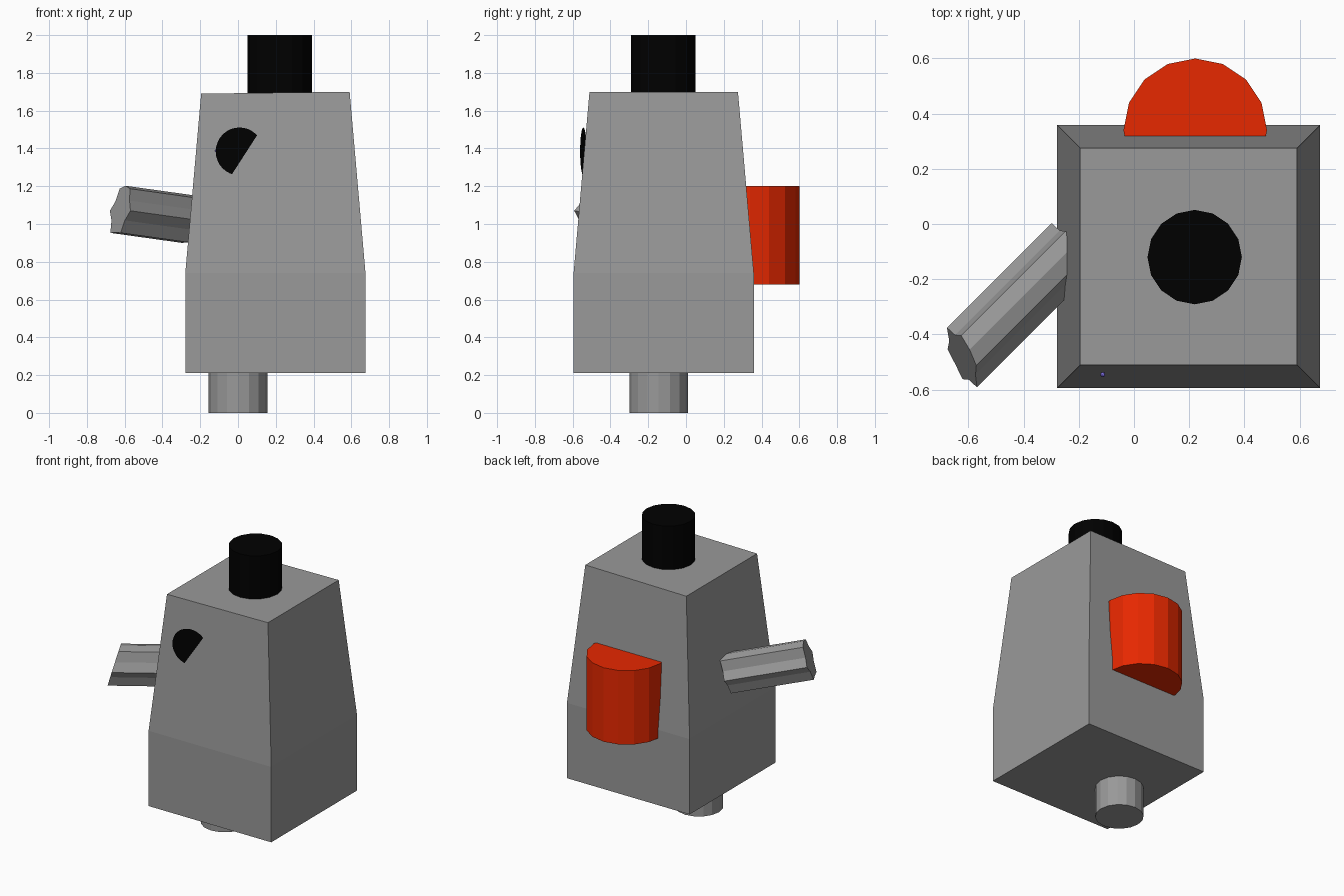
import bpy, bmesh
from math import cos, sin, pi, atan
from mathutils import Matrix

if "Cube" in bpy.data.objects:
    bpy.data.objects.remove(bpy.data.objects["Cube"])


def material(name, rgb):
    m = bpy.data.materials.new(name)
    m.diffuse_color = (*rgb, 1)
    m.use_nodes = True
    m.node_tree.nodes["Principled BSDF"].inputs["Base Color"].default_value = m.diffuse_color
    return m


BLACK = material("black", (0, 0, 0))
GREY = material("grey", (0.32, 0.32, 0.32))
RED = material("red", (0.8, 0.021, 0))
VIOLET = material("violet", (0.2, 0.15, 0.75))


def finish(name, bm, mat):
    bmesh.ops.recalc_face_normals(bm, faces=bm.faces)
    me = bpy.data.meshes.new(name)
    bm.to_mesh(me)
    bm.free()
    ob = bpy.data.objects.new(name, me)
    bpy.context.collection.objects.link(ob)
    me.materials.append(mat)
    return ob


def loft(name, rings, mat=GREY):
    """Closed solid through a list of equal-length rings."""
    bm = bmesh.new()
    rows = [[bm.verts.new(p) for p in ring] for ring in rings]
    for a, b in zip(rows, rows[1:]):
        for i in range(len(a)):
            j = (i + 1) % len(a)
            bm.faces.new((a[i], a[j], b[j], b[i]))
    bm.faces.new(rows[0])
    bm.faces.new(rows[-1])
    return finish(name, bm, mat)


def cylinder(name, x, y, r, z0, z1, mat=GREY, n=16):
    ring = lambda z: [(x + r * cos(2 * pi * i / n), y + r * sin(2 * pi * i / n), z)
                      for i in range(n)]
    return loft(name, [ring(z0), ring(z1)], mat)


# Body: square box below, tapering above, top very slightly lower on the left
def square(h, z, drop=0):
    x, y = 0.198, -0.118
    return [(x - h, y - h, z - drop), (x + h, y - h, z),
            (x + h, y + h, z), (x - h, y + h, z - drop)]


loft("body", [square(0.477, 0.21), square(0.477, 0.74), square(0.393, 1.70, 0.01)])

# Upright cylinders: foot, chimney on top, drum sunk into the back
cylinder("foot", 0, -0.145, 0.155, 0, 0.22)
cylinder("chimney", 0.22, -0.12, 0.171, 1.68, 2.0, BLACK)
cylinder("back_drum", 0.222, 0.34, 0.26, 0.68, 1.2, RED)


# Arm: rounded on top, grooved at the sides, slanted ends, pointing front left
GROOVES = [0.75, 0.98, 0.8, 0.75, 0.85, 0.75]


def arm_ring(back, lower):
    pts = []
    for i in range(12):
        k = 1 if i % 2 == 0 else GROOVES[i // 2]
        du = 0.115 * k * cos(i * pi / 6)
        dz = 0.135 * k * sin(i * pi / 6)
        t = 0.783 - 0.33 * du - 0.3 * dz - back
        u = 0.099 + du
        pts.append((-0.7071 * (t + u), -0.7071 * (t - u), 1.07 + dz - lower))
    return pts


loft("arm", [arm_ring(0.536, 0.053), arm_ring(0, 0)])

# Eye: flat disc turned so half of it sinks into the sloping front
bm = bmesh.new()
bmesh.ops.create_circle(bm, cap_ends=True, segments=32, radius=0.127,
                        matrix=Matrix.Translation((0.008, -0.5435, 1.384))
                        @ Matrix.Rotation(atan(0.136), 4, 'Z')
                        @ Matrix.Rotation(pi / 2, 4, 'X'))
finish("eye", bm, BLACK)

# Tiny bead at the rim of the eye
bm = bmesh.new()
bmesh.ops.create_icosphere(bm, subdivisions=2, radius=0.009,
                           matrix=Matrix.Translation((-0.113, -0.546, 1.388)))
finish("eye_bead", bm, VIOLET)
